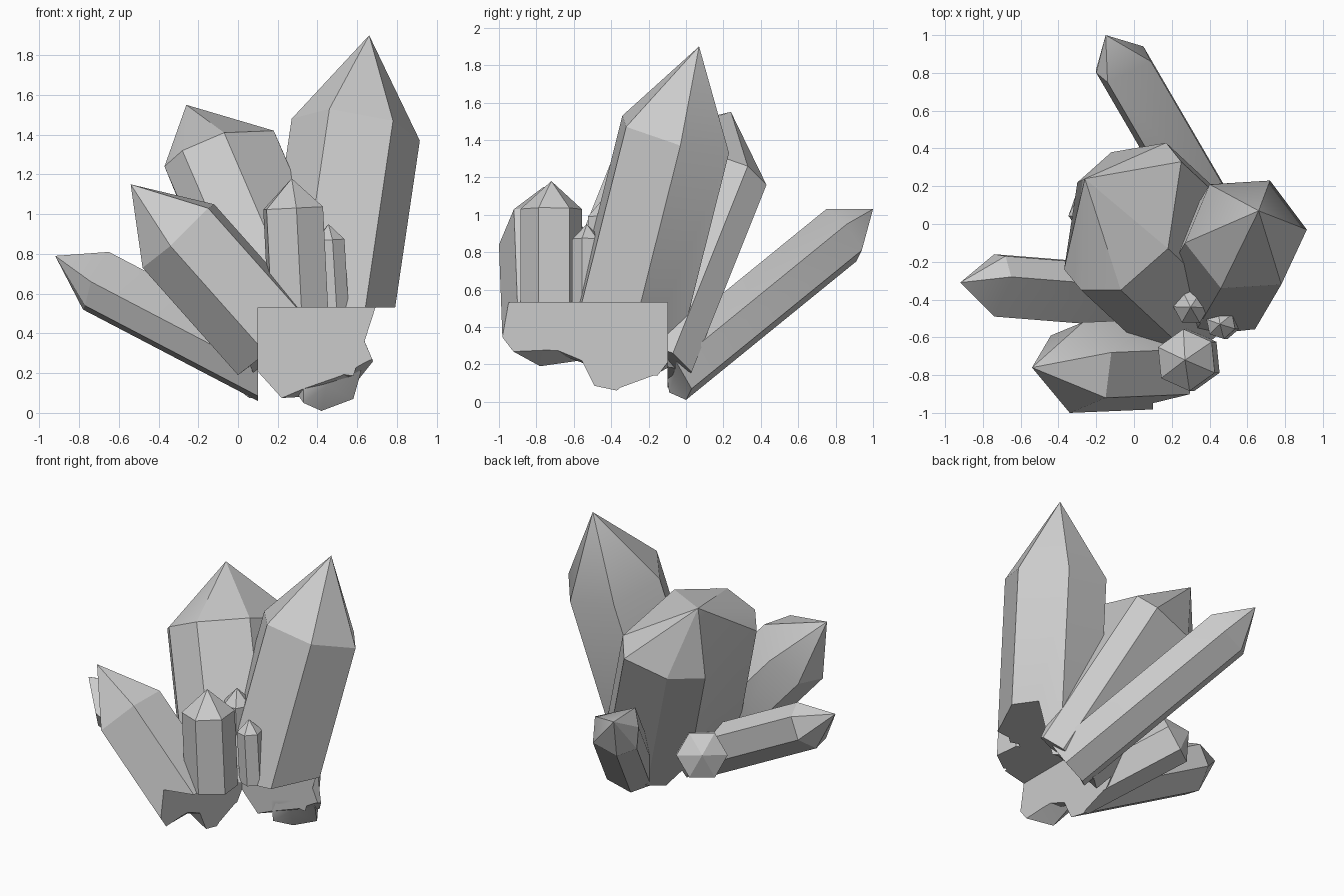
import bpy
import bmesh
from math import cos, sin, tau
from mathutils import Vector

old = bpy.data.objects.get("Cube")
if old:
    bpy.data.objects.remove(old, do_unlink=True)

stone = bpy.data.materials.new("grey crystal")
stone.use_nodes = True
GREY = (0.6, 0.6, 0.6, 1)
stone.diffuse_color = GREY
stone.node_tree.nodes["Principled BSDF"].inputs["Base Color"].default_value = GREY


def activate(obj):
    bpy.ops.object.select_all(action="DESELECT")
    obj.select_set(True)
    bpy.context.view_layer.objects.active = obj


def crystal(name, tip, shoulder, to_base):
    """Prism with a pointed end: shoulder ring joined to a tip and to a shifted base ring."""
    shift = Vector(to_base)
    bm = bmesh.new()
    upper = [bm.verts.new(p) for p in shoulder]
    lower = [bm.verts.new(v.co + shift) for v in upper]
    apex = bm.verts.new(tip)
    foot = bm.verts.new(sum((v.co for v in lower), Vector()) / len(lower))
    count = len(upper)
    for i in range(count):
        j = (i + 1) % count
        bm.faces.new((upper[i], upper[j], apex))
        bm.faces.new((lower[i], lower[j], upper[j], upper[i]))
        bm.faces.new((lower[j], lower[i], foot))
    bmesh.ops.recalc_face_normals(bm, faces=bm.faces)
    mesh = bpy.data.meshes.new(name)
    bm.to_mesh(mesh)
    bm.free()
    mesh.materials.append(stone)
    obj = bpy.data.objects.new(name, mesh)
    bpy.context.collection.objects.link(obj)
    return obj


def hexagon(center, axis, radius, turn=0.0):
    """Regular six-sided ring around an axis."""
    spin = Vector(axis).to_track_quat("Z", "Y")
    return [Vector(center) + spin @ Vector((radius * cos(turn + tau * i / 6),
                                            radius * sin(turn + tau * i / 6), 0))
            for i in range(6)]


def regular_crystal(name, tip, axis, radius, point, length, turn=0.0):
    """Straight regular crystal given by its tip, axis and the height of its point."""
    axis = Vector(axis).normalized()
    ring = hexagon(Vector(tip) - axis * point, axis, radius, turn)
    return crystal(name, tip, ring, -axis * length)


crystals = []

# Tall crystal on the left side of the cluster
crystals.append(crystal(
    "tall_crystal", (0.66, 0.07, 1.9),
    [(0.915, -0.03, 1.37), (0.78, -0.32, 1.47), (0.46, -0.34, 1.53),
     (0.27, -0.1, 1.48), (0.4, 0.21, 1.38), (0.72, 0.23, 1.33)],
    (-0.17, -0.29, -1.15)))

# Broad eight-sided crystal in the middle
crystals.append(crystal(
    "broad_crystal", (-0.26, 0.24, 1.55),
    [(-0.37, -0.24, 1.24), (-0.28, -0.35, 1.32), (-0.07, -0.35, 1.41),
     (0.18, -0.13, 1.42), (0.25, 0.33, 1.26), (0.17, 0.43, 1.16),
     (-0.12, 0.38, 1.08), (-0.3, 0.22, 1.07)],
    (0.43, -0.4, -1)))

# Long crystal leaning backwards
crystals.append(crystal(
    "back_crystal", (-0.15, 1, 1.03),
    [(-0.2, 0.8, 0.93), (-0.14, 0.75, 1.03), (0.09, 0.86, 0.95),
     (0.05, 0.94, 0.81), (-0.11, 0.91, 0.75), (-0.2, 0.82, 0.79)],
    (0.53, -0.91, -0.74)))

# Crystal leaning out at the front right
crystals.append(crystal(
    "front_crystal", (-0.54, -0.76, 1.15),
    [(-0.34, -1, 0.84), (-0.15, -0.92, 1.03), (-0.12, -0.68, 1.05),
     (-0.27, -0.52, 0.9), (-0.44, -0.59, 0.76), (-0.48, -0.8, 0.73)],
    (0.48, 0.02, -0.54)))

# Low crystal reaching to the side
crystals.append(crystal(
    "side_crystal", (-0.92, -0.31, 0.79),
    [(-0.74, -0.49, 0.66), (-0.65, -0.28, 0.81), (-0.68, -0.17, 0.76),
     (-0.74, -0.16, 0.62), (-0.78, -0.3, 0.52), (-0.77, -0.42, 0.54)],
    (0.88, -0.07, -0.46)))

# Short crystal tucked under the broad one
crystals.append(regular_crystal(
    "tucked_crystal", (-0.27, 0.21, 0.53), (-0.53, 0.74, 0.41), 0.16, 0.1, 0.7))

# Upright small crystals standing on the ledge
crystals.append(regular_crystal(
    "small_crystal", (0.27, -0.72, 1.18), (-0.05, 0, 1), 0.165, 0.15, 0.55, 0.1))
crystals.append(regular_crystal(
    "thin_crystal", (0.3, -0.44, 1.09), (-0.03, 0, 1), 0.095, 0.1, 0.5, 0.5))
crystals.append(regular_crystal(
    "stub_crystal", (0.455, -0.53, 0.95), (-0.06, 0, 1), 0.08, 0.08, 0.4, 0.2))

# Square notch that lets the cluster sit on the corner of a block
bpy.ops.mesh.primitive_cube_add(size=2, location=(1.1, -1.1, -0.47))
notch = bpy.context.object
notch.name = "notch_cutter"
notch.hide_render = True

for obj in crystals:
    activate(obj)
    cut = obj.modifiers.new("notch", "BOOLEAN")
    cut.operation = "DIFFERENCE"
    cut.solver = "EXACT"
    cut.object = notch
    bpy.ops.object.modifier_apply(modifier=cut.name)
    bpy.ops.object.shade_smooth_by_angle()

bpy.data.objects.remove(notch, do_unlink=True)
